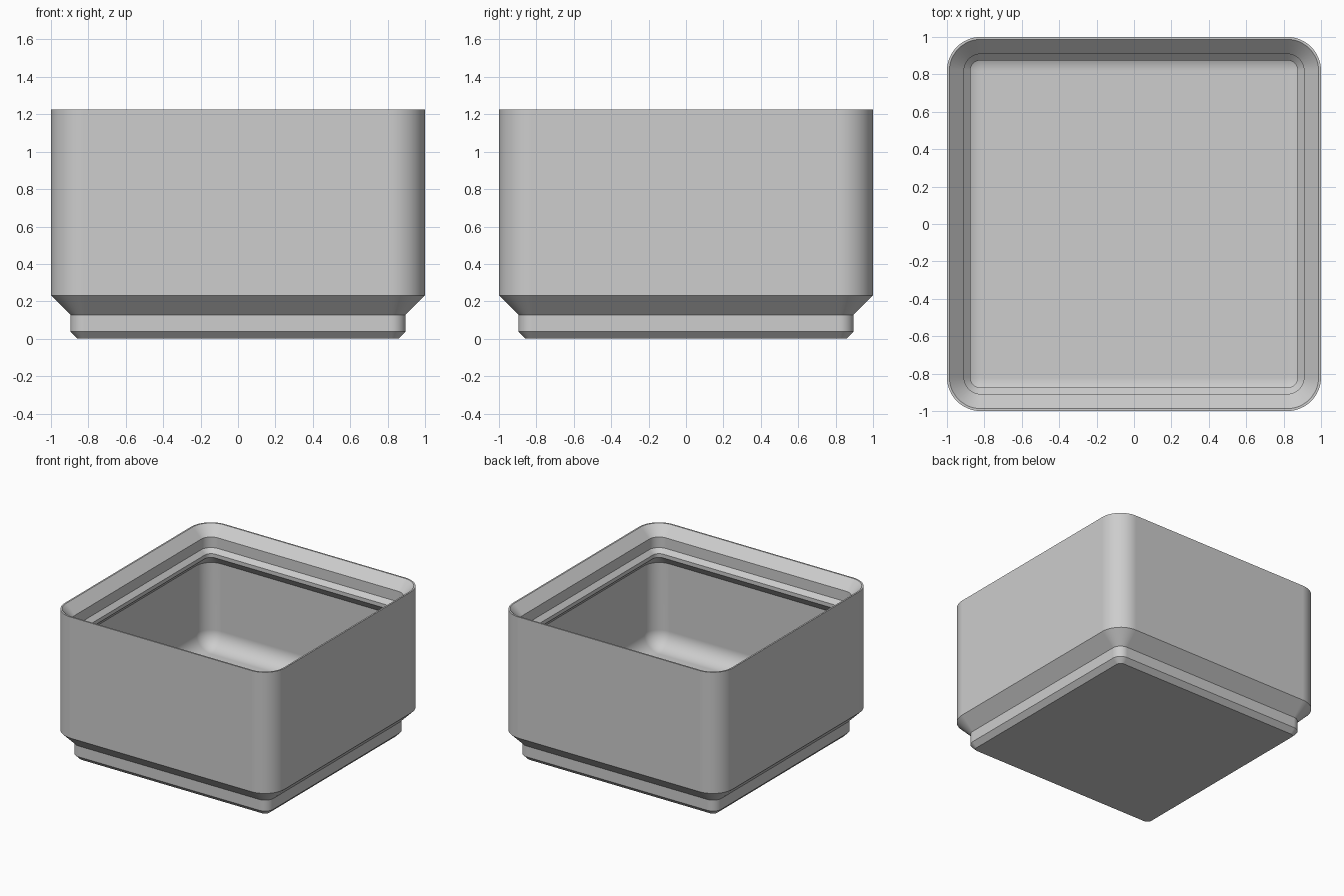
import bpy, bmesh, math

cube = bpy.data.objects.get("Cube")
if cube:
    bpy.data.objects.remove(cube, do_unlink=True)

CORNER = 0.82      # centre of the corner rounding, shared by every ring
STEPS = 12         # segments per rounded corner


def ring(bm, half, z):
    """Rounded square whose corner radius shrinks with its half width."""
    radius = max(half - CORNER, 0.008)
    centre = half - radius
    verts = []
    for quarter, (sx, sy) in enumerate([(1, 1), (-1, 1), (-1, -1), (1, -1)]):
        for i in range(STEPS + 1):
            a = (quarter + i / STEPS) * math.pi / 2
            verts.append(bm.verts.new((sx * centre + radius * math.cos(a),
                                       sy * centre + radius * math.sin(a), z)))
    return verts


# Stepped foot and outer wall, from the bottom up
profile = [(0.858, 0.0), (0.896, 0.039), (0.896, 0.128), (1.0, 0.232), (1.0, 1.227)]
# Stacking lip, from the rim down to the inner wall
profile += [(0.987, 1.227), (0.909, 1.149), (0.909, 1.062), (0.875, 1.028),
            (0.875, 0.997), (0.954, 0.918)]
# Fillet between the inner wall and the floor
FLOOR, FILLET = 0.23, 0.134
for i in range(11):
    a = i / 10 * math.pi / 2
    profile.append((CORNER + FILLET * math.cos(a), FLOOR + FILLET * (1 - math.sin(a))))

# Join the rings into one closed shell
bm = bmesh.new()
rings = [ring(bm, half, z) for half, z in profile]
for low, high in zip(rings, rings[1:]):
    for i in range(len(low)):
        j = (i + 1) % len(low)
        bm.faces.new((low[i], low[j], high[j], high[i]))
bm.faces.new(rings[0][::-1])
bm.faces.new(rings[-1])
bmesh.ops.recalc_face_normals(bm, faces=bm.faces)

mesh = bpy.data.meshes.new("storage_bin")
bm.to_mesh(mesh)
bm.free()
storage_bin = bpy.data.objects.new("storage_bin", mesh)
bpy.context.collection.objects.link(storage_bin)

# Plain grey plastic
grey = bpy.data.materials.new("grey_plastic")
grey.use_nodes = True
colour = (0.61, 0.61, 0.61, 1.0)
grey.diffuse_color = colour
grey.node_tree.nodes["Principled BSDF"].inputs["Base Color"].default_value = colour
mesh.materials.append(grey)

# Smooth corners and fillet, crisp steps
bpy.ops.object.select_all(action="DESELECT")
storage_bin.select_set(True)
bpy.context.view_layer.objects.active = storage_bin
bpy.ops.object.shade_smooth_by_angle(angle=math.radians(30))
weighted = storage_bin.modifiers.new("even_shading", "WEIGHTED_NORMAL")
weighted.keep_sharp = True
